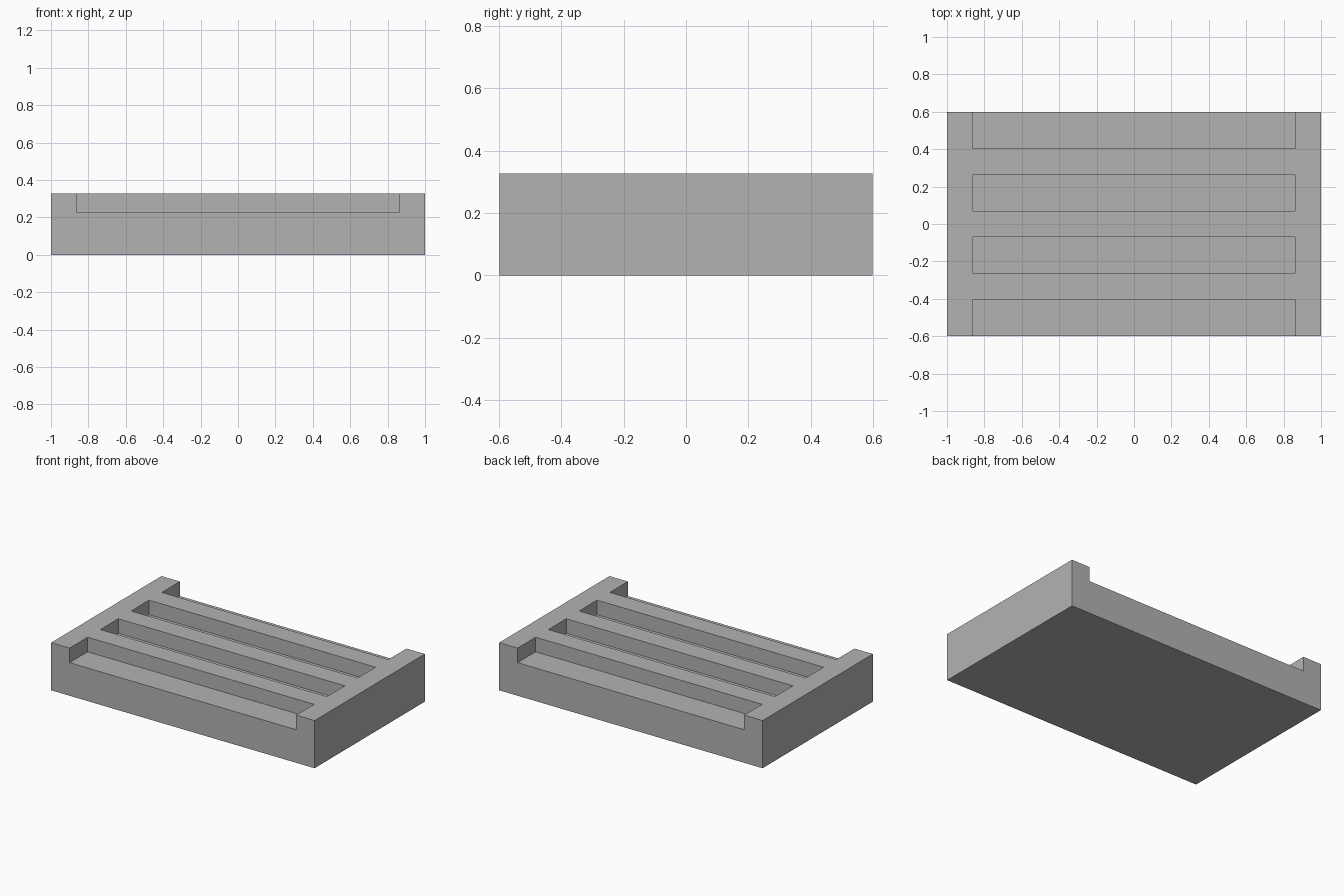
import bpy, bmesh, math
from mathutils import Vector

old = bpy.data.objects.get("Cube")
if old:
    bpy.data.objects.remove(old, do_unlink=True)

# Overall block and slot sizes
LENGTH, WIDTH, HEIGHT = 2.0, 1.196, 0.327
SLOT_DEPTH = 0.1
SLOT_HALF = 0.86
SLOTS = [(0.07, 0.264), (0.403, WIDTH / 2)]   # mirrored in y
floor_z = HEIGHT - SLOT_DEPTH

# Plain grey
grey = bpy.data.materials.new("plain_grey")
grey.use_nodes = True
colour = (0.45, 0.45, 0.45, 1)
grey.diffuse_color = colour
grey.node_tree.nodes["Principled BSDF"].inputs["Base Color"].default_value = colour

# Solid slab up to the slot floors
bm = bmesh.new()
bmesh.ops.create_cube(bm, size=1)
bmesh.ops.scale(bm, vec=(LENGTH, WIDTH, floor_z), verts=bm.verts)
bmesh.ops.translate(bm, vec=(0, 0, floor_z / 2), verts=bm.verts)


def score(point, normal):
    """Cut the surface along a plane without removing anything."""
    bmesh.ops.bisect_plane(bm, geom=bm.verts[:] + bm.edges[:] + bm.faces[:],
                           plane_co=point, plane_no=normal)


# Score the slot outlines
for side in (-1, 1):
    score((side * SLOT_HALF, 0, 0), (1, 0, 0))
    for inner, outer in SLOTS:
        for y in (inner, outer):
            if y < WIDTH / 2:
                score((0, side * y, 0), (0, 1, 0))


def in_slot(c):
    return abs(c.x) < SLOT_HALF and any(a < abs(c.y) < b for a, b in SLOTS)


# Raise the end walls and the bars between the slots
bm.normal_update()
raised = [f for f in bm.faces
          if f.normal.z > 0.9 and not in_slot(f.calc_center_median())]
new = bmesh.ops.extrude_face_region(bm, geom=raised)["geom"]
bmesh.ops.translate(bm, vec=Vector((0, 0, SLOT_DEPTH)),
                    verts=[g for g in new if isinstance(g, bmesh.types.BMVert)])
left_over = [f for f in raised if f.is_valid]
if left_over:
    bmesh.ops.delete(bm, geom=left_over, context="FACES_ONLY")

# Merge coplanar faces
bmesh.ops.dissolve_limit(bm, angle_limit=math.radians(1),
                         verts=bm.verts[:], edges=bm.edges[:])
bmesh.ops.recalc_face_normals(bm, faces=bm.faces)

mesh = bpy.data.meshes.new("slotted_block")
bm.to_mesh(mesh)
bm.free()
mesh.materials.append(grey)
bpy.context.collection.objects.link(bpy.data.objects.new("slotted_block", mesh))
